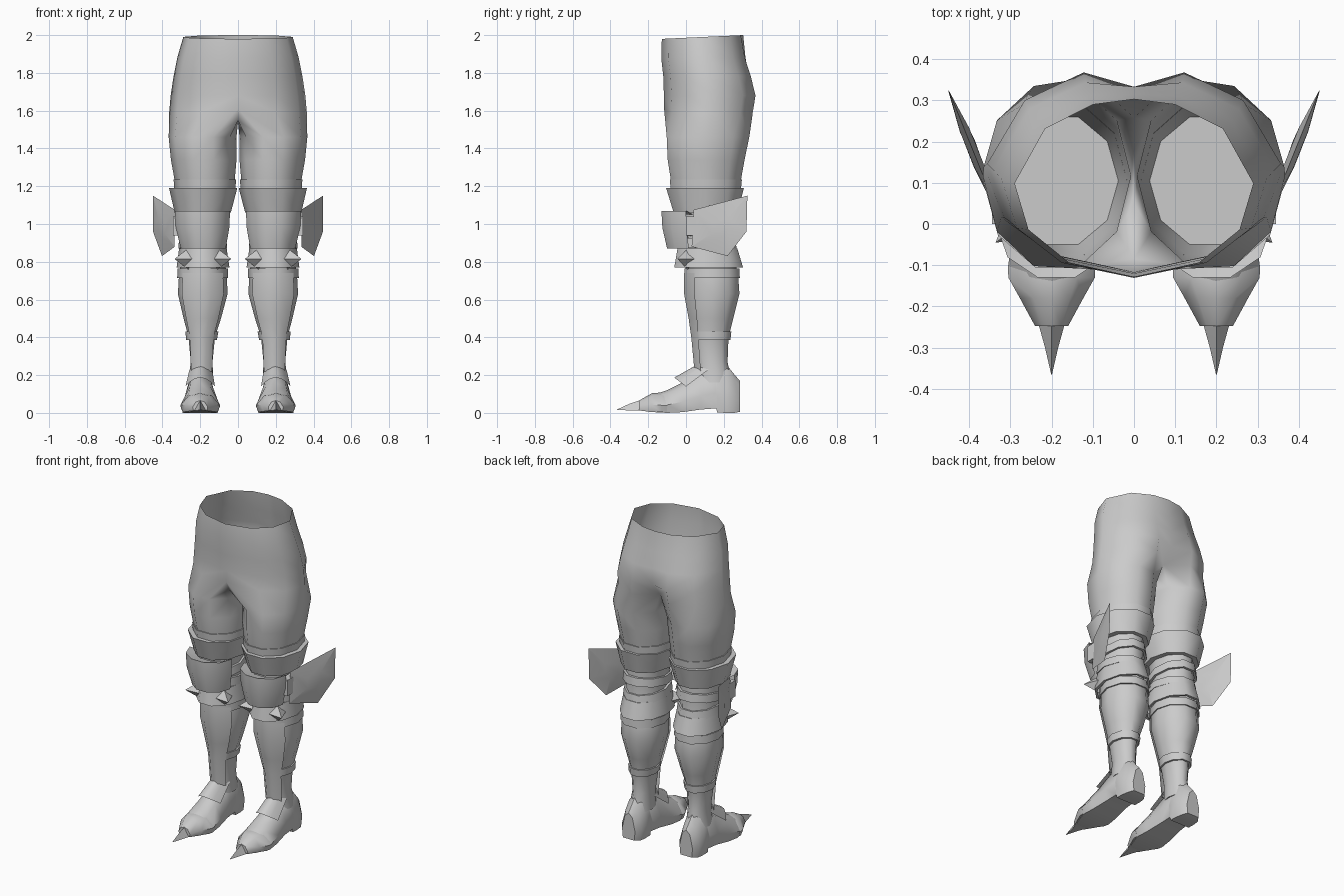
import bpy, bmesh
from math import sin, cos, radians
from mathutils import Vector

cube = bpy.data.objects.get("Cube")
if cube:
    bpy.data.objects.remove(cube)

mat = bpy.data.materials.new("plain_grey")
mat.use_nodes = True
GREY = (0.6, 0.6, 0.6, 1)
mat.diffuse_color = GREY
mat.node_tree.nodes["Principled BSDF"].inputs["Base Color"].default_value = GREY


def finish(name, bm, angle=45):
    """Turn a bmesh into a mirrored, smooth-shaded object."""
    bmesh.ops.recalc_face_normals(bm, faces=bm.faces)
    me = bpy.data.meshes.new(name)
    bm.to_mesh(me)
    bm.free()
    me.materials.append(mat)
    me.shade_smooth()
    me.set_sharp_from_angle(angle=radians(angle))
    ob = bpy.data.objects.new(name, me)
    bpy.context.collection.objects.link(ob)
    ob.modifiers.new("mirror", "MIRROR")


def bridge(bm, a, b, closed=True):
    n = len(a)
    for i in range(n if closed else n - 1):
        j = (i + 1) % n
        bm.faces.new((a[i], a[j], b[j], b[i]))


def skin(name, rings, closed=True, caps=True, angle=45):
    """Join rows of points into a surface."""
    bm = bmesh.new()
    rows = [[bm.verts.new(p) for p in r] for r in rings]
    for a, b in zip(rows, rows[1:]):
        bridge(bm, a, b, closed)
    if closed and caps:
        bm.faces.new(rows[0])
        bm.faces.new(rows[-1])
    finish(name, bm, angle)


def oval(z, x0, x1, y0, y1, tilt=0, start=-108, n=10):
    """Ten-sided oval, or an arc of it, filling a box; tilt raises its back."""
    pts = []
    for k in range(n):
        a = radians(start + 36 * k)
        c, s = cos(a), sin(a) / sin(radians(72))
        pts.append(((x0 + x1) / 2 + (x1 - x0) / 2 * c,
                    (y0 + y1) / 2 + (y1 - y0) / 2 * s, z + tilt * s))
    return pts


def band(name, top, bottom, tilt=0, rim=0.015):
    """Strap round the leg, with rims folded in towards it."""
    def inner(b):
        return (b[0], b[1] + rim, b[2] - rim, b[3] + rim, b[4] - rim)
    skin(name, [oval(*b, tilt=tilt) for b in (inner(top), top, bottom, inner(bottom))],
         caps=False)


def front_shell(name, boxes, start, n):
    skin(name, [oval(*b, start=start, n=n) for b in boxes], closed=False)


# Hips and thighs: half rings for the pelvis, full rings for each leg
def half_ring(z, rx, front, back, cleft, tilt=0):
    mid, ry = (front + back) / 2, (back - front) / 2
    pts = []
    for deg in (-90, -57, -28, 3, 42, 70, 90):
        a = radians(deg)
        pts.append((rx * cos(a), mid + ry * sin(a), z + tilt * sin(a)))
    pts[0] = (0, front, pts[0][2])
    pts[6] = (0, back - cleft, pts[6][2])
    return pts


bm = bmesh.new()
pelvis = [half_ring(1.99, 0.29, -0.128, 0.303, 0, 0.01),
          half_ring(1.88, 0.322, -0.131, 0.325, 0.01),
          half_ring(1.78, 0.342, -0.12, 0.358, 0.025),
          half_ring(1.68, 0.357, -0.117, 0.383, 0.05),
          half_ring(1.59, 0.365, -0.112, 0.368, 0.11)]
pelvis[4][0] = (0, -0.116, 1.61)
rows = [[bm.verts.new(p) for p in r] for r in pelvis]
for a, b in zip(rows, rows[1:]):
    bridge(bm, a, b, closed=False)
crotch = [bm.verts.new((0, y, z)) for y, z in ((0.18, 1.56), (0.05, 1.54), (-0.085, 1.548))]
prev = rows[4] + crotch
for box in ((1.46, 0.008, 0.367, -0.102, 0.335), (1.34, 0.008, 0.355, -0.097, 0.31),
            (1.2, 0.02, 0.33, -0.075, 0.285), (1.06, 0.038, 0.32, -0.05, 0.26)):
    ring = [bm.verts.new(p) for p in oval(*box)]
    bridge(bm, prev, ring)
    prev = ring
bm.faces.new(prev)
finish("hips_and_thighs", bm, angle=60)

# Thigh strap and flared cuff above the knee
band("thigh_strap", (1.235, 0.011, 0.341, -0.086, 0.296), (1.185, 0.013, 0.337, -0.081, 0.291),
     rim=0.006)
skin("thigh_cuff", [oval(*b) for b in (
    (1.19, 0.02, 0.33, -0.075, 0.285), (1.19, 0.004, 0.365, -0.105, 0.306),
    (1.06, 0.038, 0.335, -0.065, 0.275), (1.06, 0.07, 0.30, -0.03, 0.25))], caps=False)

# Lower leg
skin("lower_leg", [oval(*b) for b in (
    (1.06, 0.07, 0.30, -0.03, 0.25), (0.95, 0.075, 0.30, -0.02, 0.25),
    (0.82, 0.075, 0.30, -0.01, 0.255), (0.74, 0.06, 0.312, 0.0, 0.275),
    (0.63, 0.055, 0.318, 0.0, 0.283), (0.5, 0.09, 0.288, 0.025, 0.25),
    (0.4, 0.122, 0.262, 0.04, 0.225), (0.27, 0.135, 0.25, 0.06, 0.22),
    (0.16, 0.13, 0.265, 0.06, 0.24))], angle=60)

# Knee guard, straps behind the knee, side mount
front_shell("knee_guard", ((1.05, 0.07, 0.305, -0.055, 0.13), (1.07, 0.042, 0.335, -0.13, 0.13),
                           (0.98, 0.046, 0.33, -0.125, 0.13), (0.87, 0.065, 0.302, -0.1, 0.13)),
            -180, 6)
band("upper_knee_strap", (1.0, 0.06, 0.315, -0.04, 0.265),
     (0.95, 0.055, 0.318, -0.04, 0.27), tilt=0.02)
band("lower_knee_strap", (0.92, 0.062, 0.312, -0.04, 0.262),
     (0.87, 0.057, 0.316, -0.045, 0.27), tilt=-0.01)
skin("fin_mount", [[(x, y, z) for y, z in ((0, 0.94), (0.09, 0.94), (0.09, 1.04), (0, 1.04))]
                   for x in (0.30, 0.345)])

# Swept side fin, thicker in the middle
outline = [Vector(p) for p in ((0.335, 0.04, 1.075), (0.45, 0.325, 1.15), (0.45, 0.32, 0.96),
                               (0.402, 0.22, 0.83), (0.335, 0.03, 0.88))]
mid = sum(outline, Vector()) / len(outline)
normal = Vector((0.93, -0.37, 0))
skin("side_fin", [[mid.lerp(p, 0.3) + normal * 0.012 for p in outline], outline,
                  [mid.lerp(p, 0.3) - normal * 0.012 for p in outline]], angle=10)

# Spiked band under the knee and the calf strap below it
band("spiked_band", (0.87, 0.06, 0.312, -0.045, 0.272), (0.77, 0.045, 0.325, -0.062, 0.302))
band("calf_top_strap", (0.765, 0.053, 0.319, -0.008, 0.282),
     (0.715, 0.052, 0.322, -0.007, 0.285), rim=0.01)
for side, name in ((1, "outer_spike"), (-1, "inner_spike")):
    direction = Vector((side * 0.8, -0.6, 0)).normalized()
    tip = Vector((0.186 + side * 0.15, -0.045, 0.815))
    turn = direction.to_track_quat("Z", "Y").to_matrix().to_4x4()
    turn.translation = tip - direction * 0.045
    bm = bmesh.new()
    bmesh.ops.create_cone(bm, cap_ends=True, segments=4, radius1=0.056, radius2=0,
                          depth=0.09, matrix=turn)
    finish(name, bm, angle=30)

# Shin plate and ankle strap
front_shell("shin_plate", ((0.74, 0.054, 0.318, -0.01, 0.275), (0.63, 0.049, 0.324, -0.01, 0.283),
                           (0.5, 0.083, 0.295, 0.014, 0.25), (0.4, 0.115, 0.269, 0.028, 0.225),
                           (0.22, 0.124, 0.262, 0.045, 0.22)), -144, 4)
band("ankle_strap", (0.43, 0.104, 0.278, 0.035, 0.24), (0.385, 0.112, 0.275, 0.04, 0.235))


# Foot, toe cap and claw, built as slices from heel to toe
def slice_(y, w, low, top):
    shape = ((0.88, 0), (1, 0.35), (0.58, 0.85), (0, 1), (-0.58, 0.85), (-1, 0.35), (-0.88, 0))
    return [(0.2 + w * u, y, low + (top - low) * v) for u, v in shape]


skin("foot", [slice_(*s) for s in (
    (0.285, 0.045, 0.006, 0.17), (0.255, 0.068, 0, 0.205), (0.215, 0.075, 0, 0.255),
    (0.165, 0.076, 0.002, 0.26), (0.16, 0.076, 0.024, 0.26), (0.08, 0.08, 0.018, 0.225),
    (-0.02, 0.096, 0.004, 0.16), (-0.1, 0.105, 0, 0.12), (-0.19, 0.066, 0.005, 0.09),
    (-0.235, 0.036, 0.012, 0.06))])
skin("toe_cap", [slice_(*s) for s in (
    (-0.10, 0.106, 0.004, 0.105), (-0.13, 0.105, 0.004, 0.108), (-0.18, 0.077, 0.008, 0.104),
    (-0.248, 0.04, 0.012, 0.066))])
skin("toe_claw", [[(0.2 + w * u, y, low + (top - low) * v)
                   for u, v in ((-1, 0), (1, 0), (0, 1))]
                  for y, w, low, top in ((-0.235, 0.034, 0.012, 0.07), (-0.3, 0.016, 0.013, 0.048),
                                         (-0.365, 0.001, 0.016, 0.018))], angle=30)

# Saddle-shaped instep plate
across = [(k - 3) / 3 for k in range(7)]
skin("instep_plate", [
    [(0.197 + 0.06 * u, 0.05 + 0.07 * u * u, 0.25 - 0.02 * u * u) for u in across],
    [(0.2 + 0.078 * u, -0.062 + 0.062 * u * u, 0.187 - 0.047 * u * u) for u in across]],
    closed=False)
